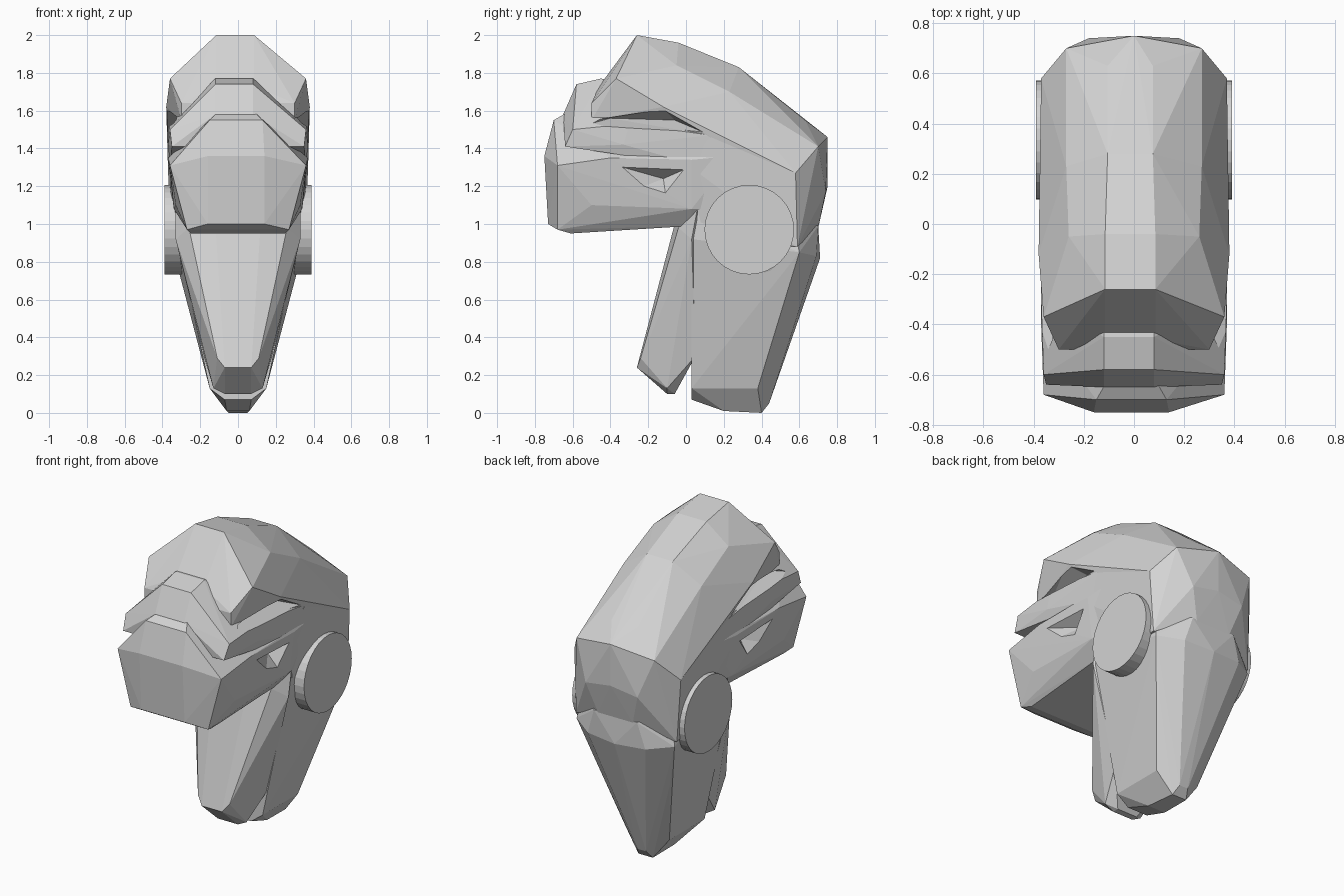
import bpy
import bmesh
import math
from mathutils import Matrix, Vector

default = bpy.data.objects.get("Cube")
if default:
    bpy.data.objects.remove(default, do_unlink=True)

# One plain grey covers everything
grey = bpy.data.materials.new("plain_grey")
grey.use_nodes = True
colour = (0.65, 0.65, 0.65, 1)
grey.diffuse_color = colour
grey.node_tree.nodes["Principled BSDF"].inputs["Base Color"].default_value = colour


def add_object(name, bm):
    """Turn a bmesh into a flat shaded object."""
    bmesh.ops.recalc_face_normals(bm, faces=bm.faces[:])
    mesh = bpy.data.meshes.new(name)
    bm.to_mesh(mesh)
    bm.free()
    mesh.materials.append(grey)
    obj = bpy.data.objects.new(name, mesh)
    bpy.context.scene.collection.objects.link(obj)
    return obj


def faceted(name, points, sides=(-1, 1), lean=0):
    """Convex faceted block around mirrored corners; lean shifts the ridge."""
    bm = bmesh.new()
    for x, y, z in points:
        shift = lean if 0 < x < .16 else 0
        for side in (sides if x else (1,)):
            bm.verts.new((side * x + shift, y, z))
    hull = bmesh.ops.convex_hull(bm, input=bm.verts[:])
    spare = {v for v in hull["geom_interior"] + hull["geom_unused"]
             if isinstance(v, bmesh.types.BMVert)}
    bmesh.ops.delete(bm, geom=list(spare), context="VERTS")
    bmesh.ops.dissolve_limit(bm, angle_limit=math.radians(1),
                             verts=bm.verts[:], edges=bm.edges[:])
    return add_object(name, bm)


def wedge(name, outline, tips, side):
    """Cutter that narrows inward from a side outline to deep points."""
    outer = [(0.4, y, z) for y, z in outline]
    cutter = faceted(name, outer + tips, sides=(side,))
    cutter.hide_render = True
    return cutter


def carve(target, cutter):
    """Subtract a cutter and keep the result."""
    mod = target.modifiers.new("carve", "BOOLEAN")
    mod.operation = "DIFFERENCE"
    mod.solver = "EXACT"
    mod.object = cutter
    bpy.context.view_layer.objects.active = target
    bpy.ops.object.modifier_apply(modifier=mod.name)


# Crown: big top shell with a flat ridge and an overhanging front lip
crown = faceted("crown_shell", [
    (.1, -.26, 2.0), (.36, -.37, 1.77), (.1, -.46, 1.73),
    (.3, -.5, 1.64), (.3, -.5, 1.55), (.38, -.12, 1.62),
    (.1, -.04, 1.96), (.26, -.05, 1.84), (.09, .28, 1.83),
    (.27, .23, 1.7), (.09, .63, 1.55), (0, .75, 1.46),
    (.27, .7, 1.41), (.37, .58, 1.27), (.37, .13, 1.46),
], lean=-.015)

# Middle brow: second layer stepping out below the crown
brow = faceted("middle_brow", [
    (.1, -.58, 1.74), (.1, -.45, 1.77), (.36, -.6, 1.5),
    (.1, -.65, 1.58), (.35, -.64, 1.41), (.37, -.3, 1.53),
    (.37, .13, 1.47), (.37, -.33, 1.42), (.1, 0, 1.7),
    (.36, .1, 1.3),
], lean=-.02)

# Muzzle: lowest layer with a blunt front, running back into the cheek
muzzle = faceted("muzzle", [
    (.14, -.7, 1.55), (.1, -.63, 1.59), (.15, -.75, 1.36),
    (.36, -.68, 1.31), (.15, -.73, 1.0), (.27, -.68, .97),
    (.25, -.61, .95), (.37, -.4, 1.35), (.37, .03, 1.34),
    (.33, -.5, 1.1), (.34, .03, 1.08), (.27, .03, .99),
    (.36, .25, 1.36), (.3, .25, 1.08), (.1, 0, 1.5),
], lean=-.01)

# Rear shell: rounded back of the head down to the crease
rear = faceted("rear_shell", [
    (0, .75, 1.46), (.27, .7, 1.41), (.37, .58, 1.27),
    (.18, .74, 1.17), (0, .75, 1.2), (.35, .59, .88),
    (.12, .7, .98), (.37, .13, 1.46), (.36, 0, 1.32),
    (.32, .08, 1.0), (.27, .3, .88),
])

# Front and rear jaws: tapering wedges with a notch between their tips
faceted("front_jaw", [
    (.12, -.06, 1.0), (.26, -.04, .98), (.07, -.26, .24),
    (.11, -.24, .29), (.07, -.1, .1), (.13, -.1, .13),
    (.07, -.06, .1), (.18, .05, .3), (.33, .03, .92),
    (.33, .06, 1.08),
])
faceted("rear_jaw", [
    (.06, .2, .01), (.05, .4, 0), (.07, .03, .07),
    (.15, .03, .13), (.15, .38, .13), (.03, .44, .05),
    (0, .71, .82), (.2, .69, .83), (.34, .6, .85),
    (.25, .52, .55), (.3, .4, .85), (.32, .03, .92),
    (.15, .7, .99), (.32, .06, 1.08), (.3, .56, 1.05),
])

# Small fin under each hinge disc
for side, label in ((-1, "right"), (1, "left")):
    faceted(label + "_fin", [(.27, .35, .65), (.27, .48, .65), (.32, .44, .78),
                             (.32, .55, .8), (.2, .45, .7)], sides=(side,))

# Carved lip grooves, eye hollows and hinge recesses on both sides
for side in (-1, 1):
    groove = wedge("groove_cutter", [(-.54, 1.55), (-.12, 1.61), (.13, 1.47),
                                     (-.3, 1.53), (-.58, 1.51)],
                   [(.27, -.4, 1.56), (.27, -.06, 1.55)], side)
    hollow = wedge("eye_cutter", [(-.44, 1.33), (.04, 1.31), (-.1, 1.1),
                                  (-.3, 1.17)],
                   [(.29, -.12, 1.24)], side)
    recess = wedge("hinge_cutter", [(.5, 1.15), (.59, 1.02), (.58, .9),
                                    (.4, .8)],
                   [(.26, .42, 1.05), (.26, .5, .92)], side)
    for part in (crown, brow, muzzle, rear):
        carve(part, groove)
        carve(part, hollow)
    carve(rear, recess)
    for cutter in (groove, hollow, recess):
        bpy.data.objects.remove(cutter, do_unlink=True)

# Hinge disc running through the head, showing on both sides
bm = bmesh.new()
bmesh.ops.create_cone(bm, cap_ends=True, segments=32, radius1=.237,
                      radius2=.237, depth=.78)
place = Matrix.Translation(Vector((0, .335, .97)))
bm.transform(place @ Matrix.Rotation(math.pi / 2, 4, "Y"))
add_object("hinge_disc", bm)
